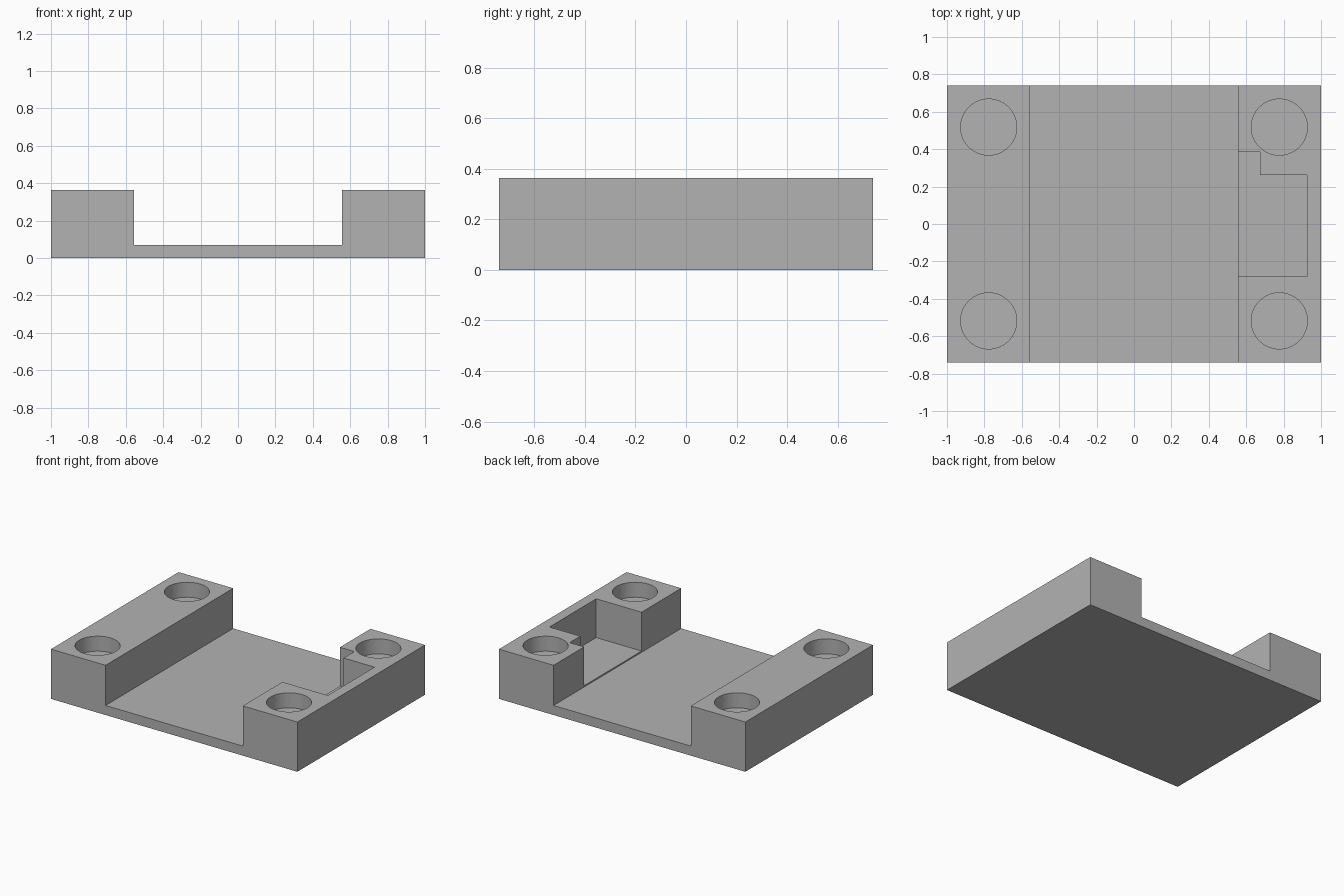
import bpy
import bmesh

cube = bpy.data.objects.get("Cube")
if cube:
    bpy.data.objects.remove(cube, do_unlink=True)

grey = bpy.data.materials.new("plain_grey")
grey.use_nodes = True
colour = (0.45, 0.45, 0.45, 1)
grey.diffuse_color = colour
grey.node_tree.nodes["Principled BSDF"].inputs["Base Color"].default_value = colour

HALF_DEPTH = 0.74
TOP = 0.365
FLOOR = 0.07
CHANNEL = 0.557


def extruded(name, points, offset):
    """Solid made by sweeping a closed outline along an offset."""
    bm = bmesh.new()
    face = bm.faces.new([bm.verts.new(p) for p in points])
    swept = bmesh.ops.extrude_face_region(bm, geom=[face])["geom"]
    verts = [v for v in swept if isinstance(v, bmesh.types.BMVert)]
    bmesh.ops.translate(bm, verts=verts, vec=offset)
    bmesh.ops.recalc_face_normals(bm, faces=bm.faces)
    mesh = bpy.data.meshes.new(name)
    bm.to_mesh(mesh)
    bm.free()
    mesh.materials.append(grey)
    obj = bpy.data.objects.new(name, mesh)
    bpy.context.collection.objects.link(obj)
    return obj


def cut(target, cutter):
    """Subtract the cutter, then discard it."""
    cutter.hide_render = True
    mod = target.modifiers.new("cut", "BOOLEAN")
    mod.operation = "DIFFERENCE"
    mod.solver = "EXACT"
    mod.object = cutter
    bpy.context.view_layer.objects.active = target
    bpy.ops.object.modifier_apply(modifier=mod.name)
    bpy.data.objects.remove(cutter, do_unlink=True)


# Base plate with two raised side rails
profile = [(-1, 0), (1, 0), (1, TOP), (CHANNEL, TOP), (CHANNEL, FLOOR),
           (-CHANNEL, FLOOR), (-CHANNEL, TOP), (-1, TOP)]
body = extruded("channel_base", [(x, -HALF_DEPTH, z) for x, z in profile],
                (0, 2 * HALF_DEPTH, 0))

# Stepped pocket in one rail, open towards the channel
outline = [(0.5, -0.28), (0.925, -0.28), (0.925, 0.262),
           (0.674, 0.262), (0.674, 0.386), (0.5, 0.386)]
cut(body, extruded("pocket_cutter", [(x, y, 0.08) for x, y in outline], (0, 0, 0.5)))

# Blind round hole in each corner
for sx in (-1, 1):
    for sy in (-1, 1):
        bpy.ops.mesh.primitive_cylinder_add(
            vertices=64, radius=0.15, depth=0.4,
            location=(sx * 0.777, sy * 0.518, TOP - 0.11 + 0.2))
        hole = bpy.context.object
        hole.name = "hole_cutter"
        hole.data.materials.append(grey)
        cut(body, hole)

# Smooth hole walls, crisp edges elsewhere
bpy.ops.object.select_all(action="DESELECT")
body.select_set(True)
bpy.context.view_layer.objects.active = body
bpy.ops.object.shade_smooth_by_angle()
